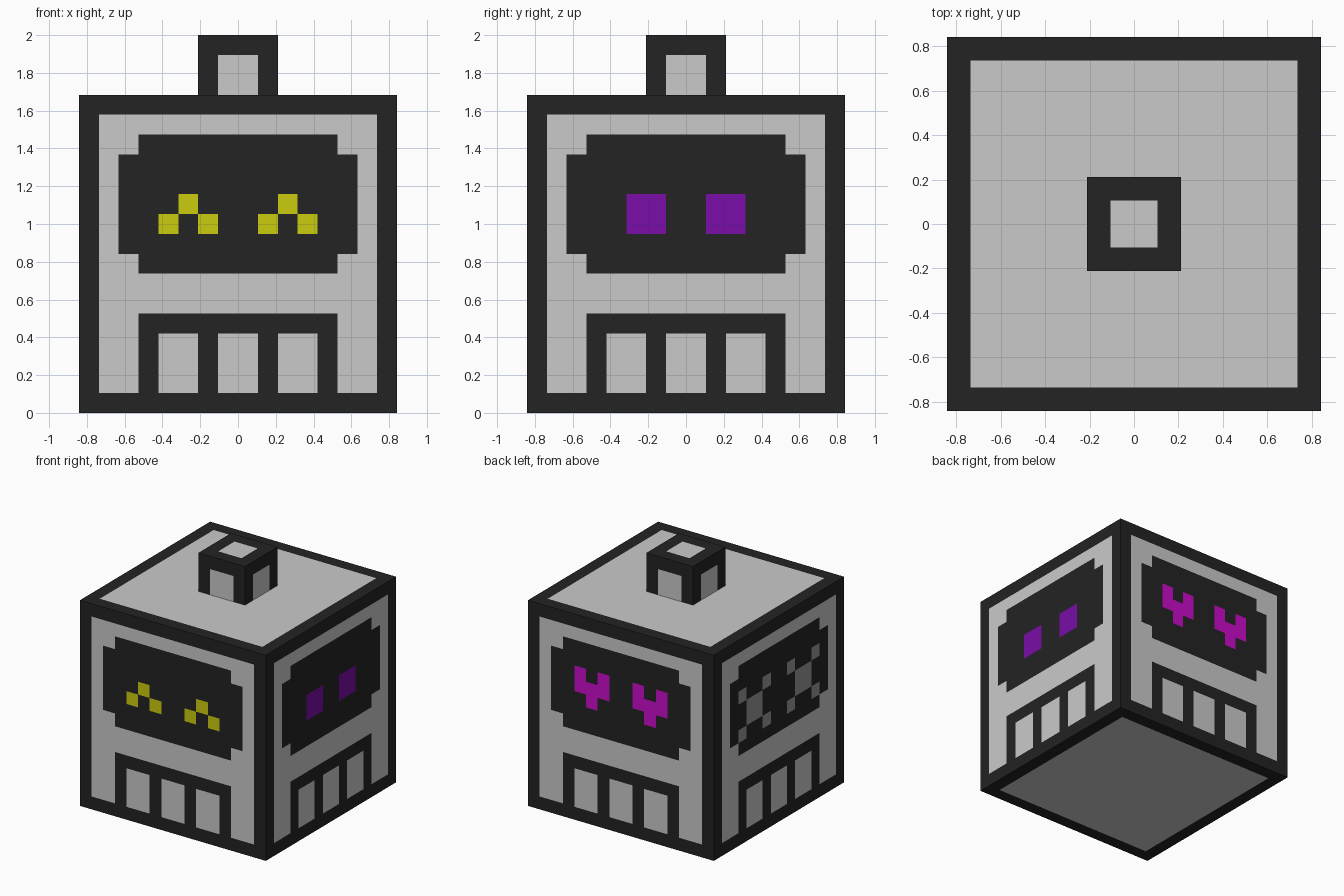
import bpy, bmesh
from mathutils import Vector

if "Cube" in bpy.data.objects:
    bpy.data.objects.remove(bpy.data.objects["Cube"])

PX = 2 / 19  # one square of the blocky pattern; the model is 19 squares tall


def linear(c):
    c /= 255
    return c / 12.92 if c <= 0.04045 else ((c + 0.055) / 1.055) ** 2.4


def material(name, *rgb):
    m = bpy.data.materials.new(name)
    m.diffuse_color = (*[linear(c) for c in rgb], 1)
    m.use_nodes = True
    m.node_tree.nodes["Principled BSDF"].inputs["Base Color"].default_value = m.diffuse_color
    return m


DARK, LIGHT, YELLOW, PURPLE, MAGENTA, GREY = range(6)
MATERIALS = [
    material("charcoal", 35, 35, 35),
    material("light grey", 202, 202, 202),
    material("yellow", 203, 203, 15),
    material("purple", 122, 13, 168),
    material("magenta", 202, 12, 202),
    material("mid grey", 150, 150, 150),
]

# Rectangles are (u0, v0, u1, v1, colour) in squares; later ones paint over earlier ones
PANEL = [(1, 1, 15, 15, LIGHT)]
FACE = PANEL + [
    (2, 8, 14, 13, DARK), (3, 7, 13, 14, DARK),        # visor
    (3, 0, 13, 5, DARK),                               # mouth
] + [(u, 1, u + 2, 4, LIGHT) for u in (4, 7, 10)]      # teeth


def eyes(shape, starts, colour):
    """The same eye drawn at two start columns."""
    return [(s + a, b, s + c, d, colour) for s in starts for a, b, c, d in shape]


ARCH = [(0, 9, 1, 10), (1, 10, 2, 11), (2, 9, 3, 10)]
SQUARE = [(0, 9, 2, 11)]
HEART = [(0, 10, 1, 12), (1, 9, 2, 11), (2, 10, 3, 12)]
CROSS = [(1, 9, 3, 11)] + [(u, v, u + 1, v + 1) for u in (0, 3) for v in (8, 11)]

X, Y, Z = Vector((1, 0, 0)), Vector((0, 1, 0)), Vector((0, 0, 1))
SIDES = {  # u axis, v axis, seen from outside
    "front": (X, Z), "right": (Y, Z), "back": (-X, Z),
    "left": (-Y, Z), "top": (X, Y), "bottom": (X, -Y),
}


def patterned_box(name, width, height, base, patterns):
    """Box whose sides are grids of squares coloured by rectangle patterns."""
    bm = bmesh.new()
    for side, rects in patterns.items():
        u, v = SIDES[side]
        n = u.cross(v)
        nv = height if v == Z else width
        depth = width if v == Z else height
        for i in range(width):
            for j in range(nv):
                corners = []
                for a, b in ((0, 0), (1, 0), (1, 1), (0, 1)):
                    p = u * (i + a - width / 2) + v * (j + b - nv / 2) + n * (depth / 2)
                    corners.append(bm.verts.new((p + Z * (base + height / 2)) * PX))
                face = bm.faces.new(corners)
                for u0, v0, u1, v1, colour in rects:
                    if u0 <= i < u1 and v0 <= j < v1:
                        face.material_index = colour
    bmesh.ops.remove_doubles(bm, verts=bm.verts, dist=0.001)
    mesh = bpy.data.meshes.new(name)
    bm.to_mesh(mesh)
    bm.free()
    for m in MATERIALS:
        mesh.materials.append(m)
    obj = bpy.data.objects.new(name, mesh)
    bpy.context.collection.objects.link(obj)
    return obj


# Head cube with a different pair of eyes on each side
patterned_box("head", 16, 16, 0, {
    "front": FACE + eyes(ARCH, (4, 9), YELLOW),
    "right": FACE + eyes(SQUARE, (5, 9), PURPLE),
    "back": FACE + eyes(HEART, (4, 9), MAGENTA),
    "left": FACE + eyes(CROSS, (3, 9), GREY),
    "top": PANEL,
    "bottom": PANEL,
})

# Small knob standing on the top
KNOB_SIDE = [(1, 0, 3, 2, LIGHT)]
knob = {s: KNOB_SIDE for s in ("front", "right", "back", "left")}
knob["top"] = [(1, 1, 3, 3, LIGHT)]
patterned_box("top_knob", 4, 3, 16, knob)
